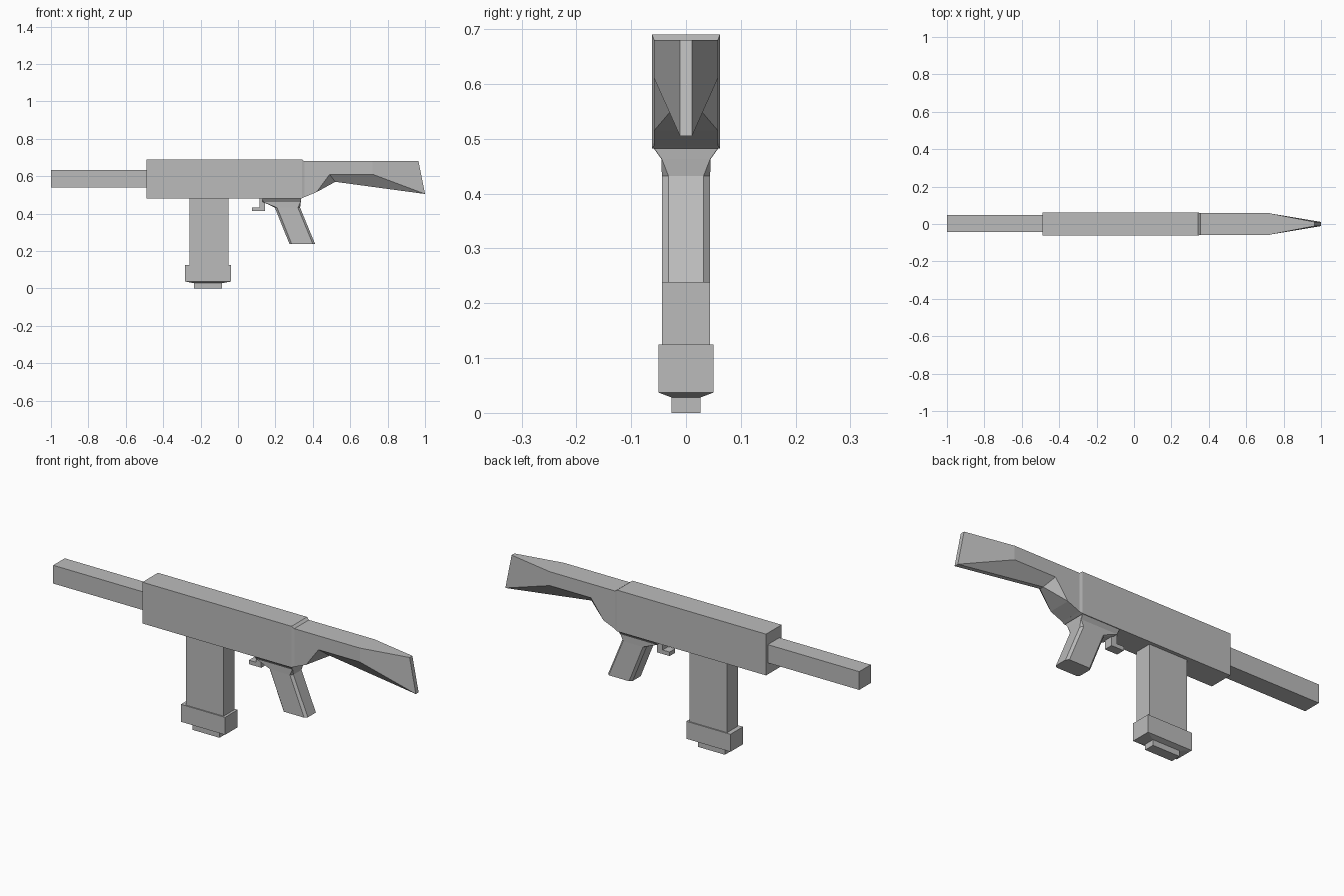
import bpy
import bmesh

cube = bpy.data.objects.get("Cube")
if cube:
    bpy.data.objects.remove(cube, do_unlink=True)

GREY = 0.5
mat = bpy.data.materials.new("plain grey")
mat.use_nodes = True
mat.diffuse_color = (GREY, GREY, GREY, 1)
bsdf = next(n for n in mat.node_tree.nodes if n.type == "BSDF_PRINCIPLED")
bsdf.inputs["Base Color"].default_value = (GREY, GREY, GREY, 1)


def finish(name, bm):
    bmesh.ops.recalc_face_normals(bm, faces=bm.faces)
    mesh = bpy.data.meshes.new(name)
    bm.to_mesh(mesh)
    bm.free()
    mesh.materials.append(mat)
    obj = bpy.data.objects.new(name, mesh)
    bpy.context.collection.objects.link(obj)
    return obj


def loft(name, rings):
    """Skin a list of equal-length point rings and cap both ends."""
    bm = bmesh.new()
    loops = [[bm.verts.new(p) for p in ring] for ring in rings]
    n = len(loops[0])
    for a, b in zip(loops, loops[1:]):
        for i in range(n):
            j = (i + 1) % n
            bm.faces.new((a[i], a[j], b[j], b[i]))
    bm.faces.new(loops[0])
    bm.faces.new(loops[-1])
    return finish(name, bm)


def rect_x(x, half, z0, z1, y=0.0):
    """Upright rectangle across the x axis."""
    return [(x, y - half, z0), (x, y + half, z0), (x, y + half, z1), (x, y - half, z1)]


def rect_z(z, x0, x1, half):
    """Level rectangle across the z axis."""
    return [(x0, -half, z), (x1, -half, z), (x1, half, z), (x0, half, z)]


def oct_z(z, x0, x1, h, c):
    """Level rectangle with its corners cut by c."""
    return [(x0 + c, -h, z), (x1 - c, -h, z), (x1, c - h, z), (x1, h - c, z),
            (x1 - c, h, z), (x0 + c, h, z), (x0, h - c, z), (x0, c - h, z)]


# Barrel and receiver, with the receiver stepping down to the stock
loft("barrel", [rect_x(-1, 0.046, 0.54, 0.632, 0.002),
                rect_x(-0.48, 0.046, 0.54, 0.632, 0.002)])
loft("receiver", [rect_x(-0.49, 0.062, 0.482, 0.69),
                  rect_x(0.342, 0.062, 0.482, 0.69),
                  rect_x(0.355, 0.058, 0.488, 0.68)])

# Magazine, its base and the small foot below
loft("magazine", [rect_z(0.12, -0.26, -0.05, 0.044),
                  rect_z(0.49, -0.26, -0.05, 0.044)])
loft("magazine_base", [rect_z(0.125, -0.283, -0.037, 0.05),
                       rect_z(0.037, -0.283, -0.037, 0.05),
                       rect_z(0.028, -0.235, -0.085, 0.026),
                       rect_z(0, -0.235, -0.085, 0.026)])

# Raked grip with cut corners, flaring into the receiver
loft("grip", [oct_z(0.484, 0.13, 0.338, 0.06, 0.001),
              oct_z(0.463, 0.132, 0.336, 0.045, 0.001),
              oct_z(0.432, 0.197, 0.332, 0.044, 0.012),
              oct_z(0.238, 0.275, 0.412, 0.044, 0.012)])

# Trigger: hooked profile given thickness
hook = [(0.115, 0.485), (0.145, 0.485), (0.145, 0.413),
        (0.076, 0.413), (0.076, 0.433), (0.115, 0.433)]
loft("trigger", [[(x, y, z) for x, z in hook] for y in (-0.022, 0.022)])

# Stock: mirrored side points, joined across the middle
WIDE, THIN = 0.058, 0.011
points = {
    "top_front": (0.35, WIDE, 0.68), "top_mid": (0.72, WIDE, 0.68),
    "top_end": (0.965, THIN, 0.68), "heel": (1.0, THIN, 0.505),
    "side_rear": (0.72, WIDE, 0.61), "side_front": (0.49, WIDE, 0.61),
    "throat": (0.42, WIDE, 0.515), "belly": (0.52, THIN, 0.57),
    "root": (0.35, WIDE, 0.486),
}
panels = ["top_front top_mid side_rear side_front",
          "top_front side_front throat root",
          "top_mid top_end heel side_rear",
          "side_rear heel belly side_front",
          "side_front belly throat"]
outline = "top_front top_mid top_end heel belly throat root".split()
bm = bmesh.new()
sides = [{k: bm.verts.new((x, s * y, z)) for k, (x, y, z) in points.items()}
         for s in (-1, 1)]
for side in sides:
    for panel in panels:
        bm.faces.new([side[k] for k in panel.split()])
right, left = sides
for a, b in zip(outline, outline[1:] + outline[:1]):
    bm.faces.new((right[a], right[b], left[b], left[a]))
finish("stock", bm)
